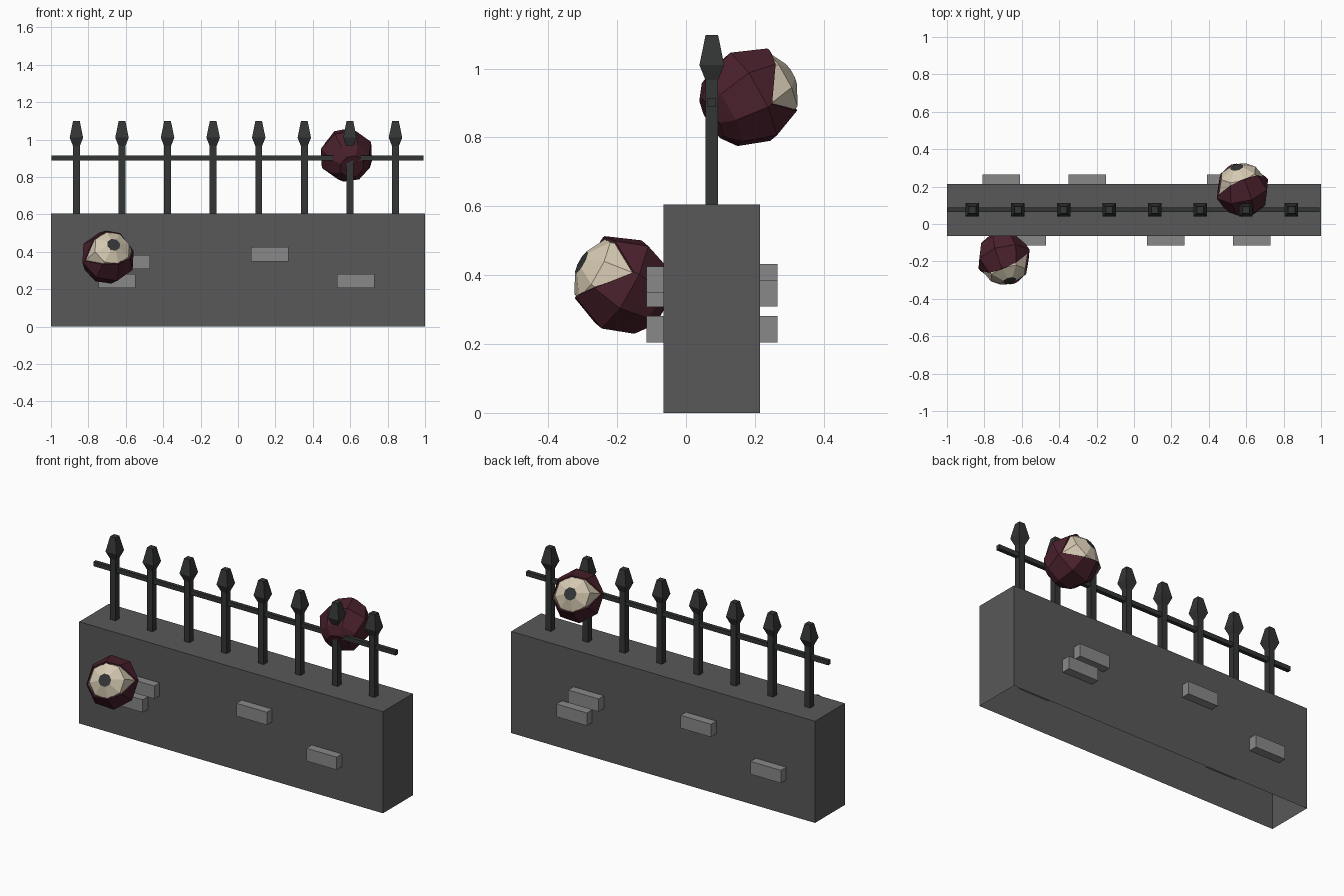
import bpy, bmesh, math
from mathutils import Matrix, Vector

if "Cube" in bpy.data.objects:
    bpy.data.objects.remove(bpy.data.objects["Cube"])


def mat(name, r, g, b):
    m = bpy.data.materials.new(name)
    m.diffuse_color = (r, g, b, 1)
    m.use_nodes = True
    m.node_tree.nodes["Principled BSDF"].inputs["Base Color"].default_value = m.diffuse_color
    return m


STONE = mat("dark stone", 0.098, 0.098, 0.098)
BRICK = mat("light brick", 0.25, 0.25, 0.25)
IRON = mat("black iron", 0.034, 0.035, 0.035)
LID = mat("maroon skin", 0.068, 0.015, 0.025)
CREAM = mat("cream eye", 0.66, 0.58, 0.44)
PUPIL = mat("dark pupil", 0.034, 0.036, 0.037)


def finish(bm, name, *mats):
    me = bpy.data.meshes.new(name)
    bm.to_mesh(me)
    bm.free()
    for m in mats:
        me.materials.append(m)
    ob = bpy.data.objects.new(name, me)
    bpy.context.collection.objects.link(ob)
    return ob


def box(name, lo, hi, m, open_bottom=False):
    bm = bmesh.new()
    bmesh.ops.create_cube(bm, size=1)
    if open_bottom:
        bmesh.ops.delete(bm, geom=[f for f in bm.faces if f.normal.z < -0.5], context='FACES')
    for v in bm.verts:
        v.co = [(l + h) / 2 + c * (h - l) for l, h, c in zip(lo, hi, v.co)]
    return finish(bm, name, m)


def loft(bm, rings):
    """Skin a list of vertex-position rings and cap both ends."""
    vs = [[bm.verts.new(p) for p in ring] for ring in rings]
    n = len(vs[0])
    for a, b in zip(vs, vs[1:]):
        for i in range(n):
            j = (i + 1) % n
            bm.faces.new((a[i], a[j], b[j], b[i]))
    first = bm.faces.new(vs[0])
    bm.faces.new(vs[-1])
    bmesh.ops.recalc_face_normals(bm, faces=bm.faces[:])
    return first


# wall, open underneath
YC = 0.075
box("wall", (-1, -0.065, 0), (1, 0.215, 0.605), STONE, open_bottom=True)

# protruding bricks on the front, turned half a circle for the back
for x, z, zb in ((0.17, 0.349, 0.356), (0.63, 0.205, 0.205),
                 (-0.57, 0.307, 0.309), (-0.647, 0.205, 0.205)):
    box("front_brick", (x - 0.1, -0.115, z), (x + 0.1, -0.06, z + 0.076), BRICK)
    xb = -x - 0.08
    box("back_brick", (xb - 0.1, 0.21, zb), (xb + 0.1, 0.265, zb + 0.076), BRICK)

# iron fence: rail and speared posts
box("fence_rail", (-0.997, YC - 0.012, 0.888), (0.993, YC + 0.012, 0.914), IRON)
for i in range(8):
    x = -0.864 + i * 0.2437
    bm = bmesh.new()
    loft(bm, [[(x + sx * w, YC + sy * w, z) for sx, sy in ((-1, -1), (1, -1), (1, 1), (-1, 1))]
              for w, z in ((0.0185, 0.6), (0.0185, 0.966), (0.036, 1.01), (0.018, 1.098))])
    finish(bm, "fence_post", IRON)


# eyes: local -y is the gaze, the lids hinge about local x
def ball(bm, r, angles):
    rings = []
    for a in angles:
        s, c = math.sin(math.radians(a)) * r, math.cos(math.radians(a)) * r
        rings.append([(s * math.cos(k * math.pi / 4), -c, s * math.sin(k * math.pi / 4))
                      for k in range(8)])
    return loft(bm, rings)


F = Vector((0.22, -0.85, 0.47)).normalized()
X = Vector((0.91, 0.36, 0.19))
X = (X - F * X.dot(F)).normalized()
U = F.cross(X)
GAZE = Matrix((X, -F, U)).transposed().to_4x4()
HINGE, OPEN = 0.016, math.radians(47)

for side, loc, turn in (("front", (-0.695, -0.187, 0.373), 0),
                        ("back", (0.58, 0.187, 0.918), math.pi)):
    place = Matrix.Translation(loc) @ Matrix.Rotation(turn, 4, 'Z') @ GAZE

    # eyeball with the front cap as pupil
    bm = bmesh.new()
    ball(bm, 0.141, (15, 45, 90, 130)).material_index = 1
    finish(bm, side + "_eyeball", CREAM, PUPIL).matrix_world = place

    # lids: outer shell with a wedge cut out
    bm = bmesh.new()
    ball(bm, 0.149, (15, 45, 90, 130, 153))
    for s in (1, -1):
        bmesh.ops.bisect_plane(bm, geom=bm.verts[:] + bm.edges[:] + bm.faces[:],
                               plane_co=(0, -HINGE, 0),
                               plane_no=(0, math.sin(OPEN), s * math.cos(OPEN)))
    gap = []
    for f in bm.faces:
        c = f.calc_center_median()
        if (-c.y - HINGE) * math.tan(OPEN) > abs(c.z):
            gap.append(f)
    bmesh.ops.delete(bm, geom=gap, context='FACES')
    lids = finish(bm, side + "_eyelids", LID)
    lids.matrix_world = place
    mod = lids.modifiers.new("thickness", 'SOLIDIFY')
    mod.thickness = 0.011
    mod.offset = -1
